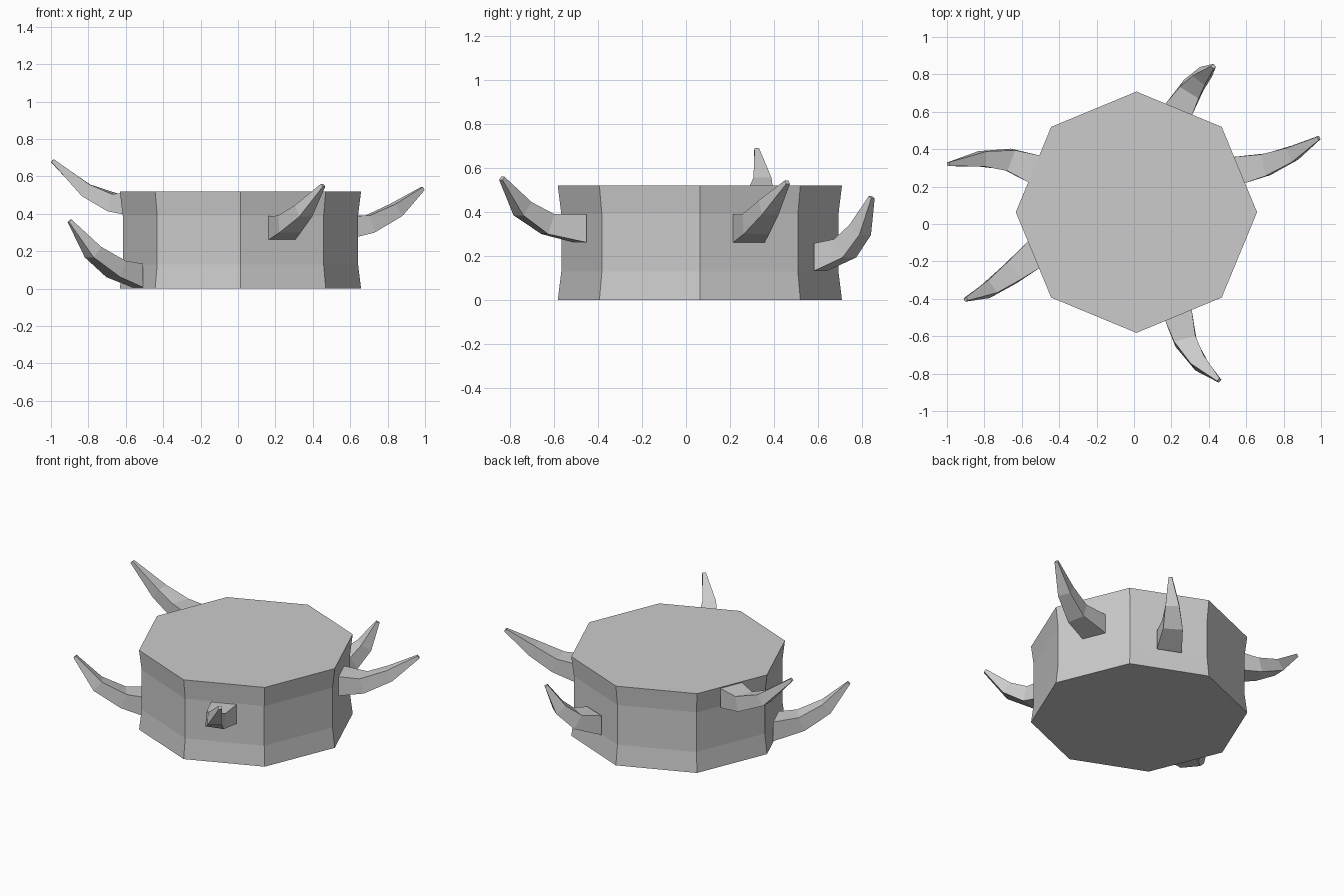
import bpy, bmesh, math
from mathutils import Vector

if "Cube" in bpy.data.objects:
    bpy.data.objects.remove(bpy.data.objects["Cube"])

CENTER = Vector((0.013, 0.063, 0))


def make_object(name, rings):
    """Skin a stack of equal-sized vertex rings and cap both ends."""
    bm = bmesh.new()
    loops = [[bm.verts.new(p) for p in ring] for ring in rings]
    n = len(loops[0])
    for a, b in zip(loops, loops[1:]):
        for i in range(n):
            j = (i + 1) % n
            bm.faces.new((a[i], a[j], b[j], b[i]))
    bm.faces.new(loops[0][::-1])
    bm.faces.new(loops[-1])
    bmesh.ops.recalc_face_normals(bm, faces=bm.faces)
    mesh = bpy.data.meshes.new(name)
    bm.to_mesh(mesh)
    bm.free()
    obj = bpy.data.objects.new(name, mesh)
    bpy.context.collection.objects.link(obj)
    return obj


# Octagonal drum with a slightly pinched waist
profile = [(0.645, 0), (0.629, 0.13), (0.629, 0.39), (0.645, 0.52)]
make_object("drum_body", [
    [CENTER + Vector((r * math.cos(k * math.pi / 4), r * math.sin(k * math.pi / 4), z))
     for k in range(8)] for r, z in profile])

# Cross-section size (width, height) along each horn
SIZES = [(0.155, 0.126), (0.118, 0.095), (0.082, 0.075), (0.02, 0.02)]


def horn(name, face_angle, path):
    pts = [Vector(p) for p in path]
    rings = []
    for i, (p, (w, h)) in enumerate(zip(pts, SIZES)):
        if i == 0:
            a = math.radians(face_angle)
            fwd, pitch = Vector((math.cos(a), math.sin(a), 0)), 0
        else:
            step = p - pts[i - 1]
            fwd = Vector((step.x, step.y, 0)).normalized()
            t = pts[min(i + 1, 3)] - pts[i - 1]
            pitch = math.atan2(t.z, math.hypot(t.x, t.y))
        side = Vector((-fwd.y, fwd.x, 0)) * w / 2
        up = (Vector((0, 0, math.cos(pitch))) - fwd * math.sin(pitch)) * h / 2
        rings.append([p - side - up, p + side - up, p + side + up, p - side + up])
    make_object(name, rings)


# Five curved square horns growing out of the side faces
horn("horn_right", 22.5, [(0.55, 0.286, 0.325), (0.705, 0.317, 0.345),
                          (0.845, 0.375, 0.42), (0.988, 0.46, 0.535)])
horn("horn_front", 292.5, [(0.236, -0.482, 0.325), (0.275, -0.627, 0.345),
                           (0.35, -0.742, 0.415), (0.455, -0.836, 0.553)])
horn("horn_back", 67.5, [(0.238, 0.61, 0.195), (0.307, 0.722, 0.235),
                         (0.365, 0.79, 0.318), (0.425, 0.843, 0.467)])
horn("horn_back_left", 157.5, [(-0.535, 0.295, 0.45), (-0.667, 0.343, 0.46),
                               (-0.812, 0.348, 0.525), (-0.992, 0.32, 0.684)])
horn("horn_front_left", 202.5, [(-0.537, -0.165, 0.07), (-0.652, -0.26, 0.105),
                                (-0.775, -0.348, 0.195), (-0.9, -0.403, 0.362)])
